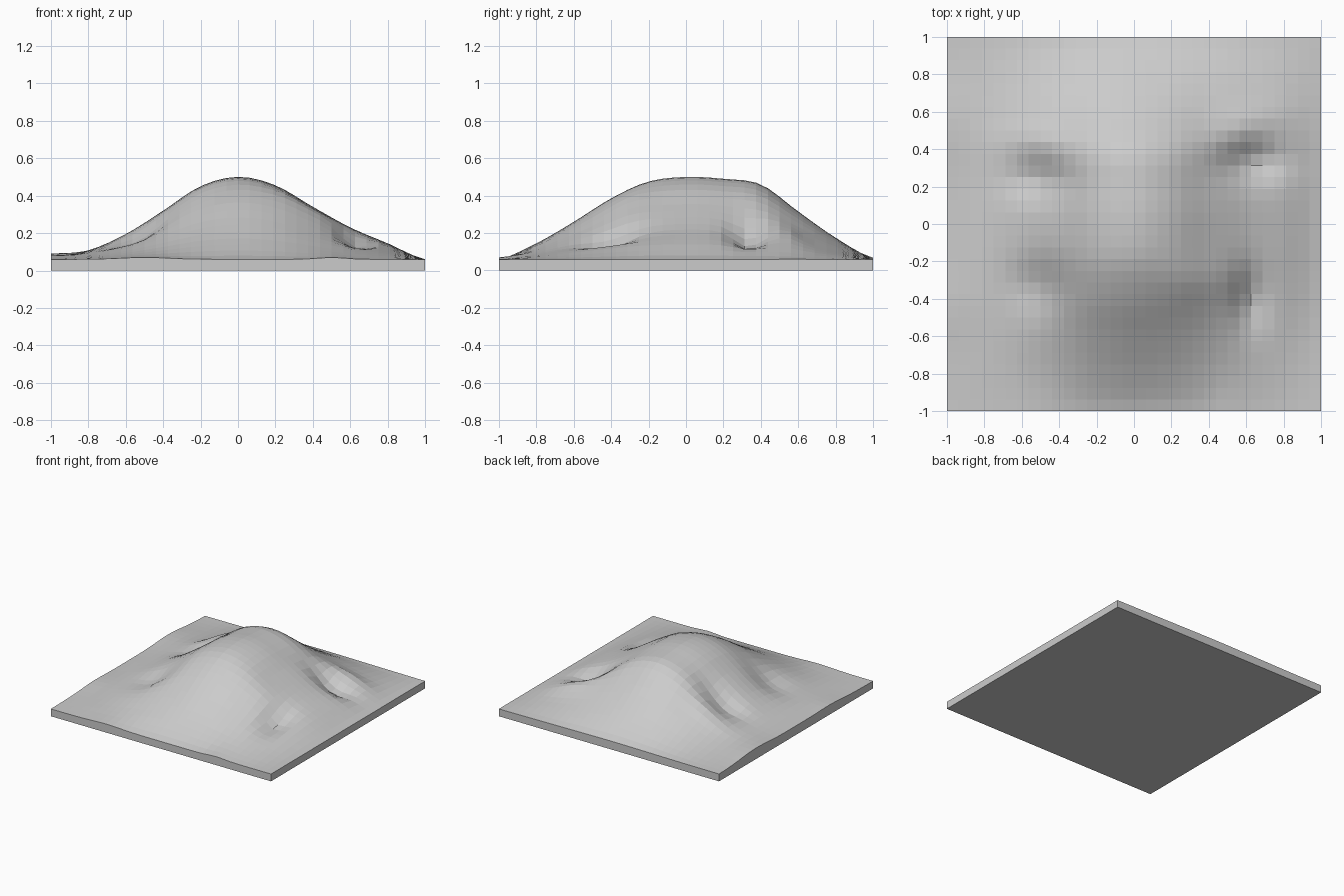
import bpy, bmesh, math

if "Cube" in bpy.data.objects:
    bpy.data.objects.remove(bpy.data.objects["Cube"])

N = 32       # terrain cells per side
RIM = 0.06   # height at the edge

# Silhouette heights of the hill at evenly spaced stations from -1 to 1
ACROSS = [0.075, 0.107, 0.195, 0.32, 0.45, 0.5, 0.455, 0.34, 0.23, 0.145, 0.06]
ALONG = [0.06, 0.145, 0.26, 0.385, 0.475, 0.5, 0.49, 0.46, 0.315, 0.175, 0.068]

# Hollows and bumps on the flanks: x, y, radius x, radius y, height
DETAILS = [
    (-0.50, 0.24, 0.16, 0.11, -0.065),
    (0.62, 0.33, 0.17, 0.10, -0.085),
    (0.62, 0.55, 0.16, 0.08, 0.03),
    (0.62, -0.40, 0.09, 0.16, -0.06),
    (-0.52, -0.33, 0.15, 0.15, -0.05),
    (-0.50, 0.46, 0.16, 0.08, 0.02),
    (0.35, -0.3, 0.2, 0.12, 0.02),
    (-1.0, 0.55, 0.20, 0.22, 0.02),
    (-1.0, -0.45, 0.15, 0.18, 0.01),
    (0.5, -1.0, 0.10, 0.12, 0.01),
    (-0.5, -1.0, 0.18, 0.12, 0.01),
]


def spline(pts, t):
    """Smooth curve through evenly spaced stations, t from -1 to 1."""
    s = (t + 1) / 2 * (len(pts) - 1)
    i = min(int(s), len(pts) - 2)
    u = s - i
    a, b, c, d = (pts[max(0, min(len(pts) - 1, k))] for k in range(i - 1, i + 3))
    return b + 0.5 * u * (c - a + u * (2*a - 5*b + 4*c - d + u * (3*(b - c) + d - a)))


def height(x, y):
    f = (spline(ACROSS, x) - RIM) / (0.5 - RIM)
    g = (spline(ALONG, y) - RIM) / (0.5 - RIM)
    z = RIM + (0.5 - RIM) * f * g
    for cx, cy, rx, ry, h in DETAILS:
        z += h * math.exp(-((x - cx) / rx) ** 2 - ((y - cy) / ry) ** 2)
    return max(z, 0.055)


# Terrain surface
bm = bmesh.new()
bmesh.ops.create_grid(bm, x_segments=N, y_segments=N, size=1)
for v in bm.verts:
    v.co.z = height(v.co.x, v.co.y)

# Side walls and flat underside
rim = [e for e in bm.edges if e.is_boundary]
wall = bmesh.ops.extrude_edge_only(bm, edges=rim)["geom"]
for v in wall:
    if isinstance(v, bmesh.types.BMVert):
        v.co.z = 0
bmesh.ops.contextual_create(bm, geom=[e for e in wall if isinstance(e, bmesh.types.BMEdge)])
bmesh.ops.recalc_face_normals(bm, faces=bm.faces)

mesh = bpy.data.meshes.new("hill_terrain")
bm.to_mesh(mesh)
bm.free()
hill = bpy.data.objects.new("hill_terrain", mesh)
bpy.context.collection.objects.link(hill)
